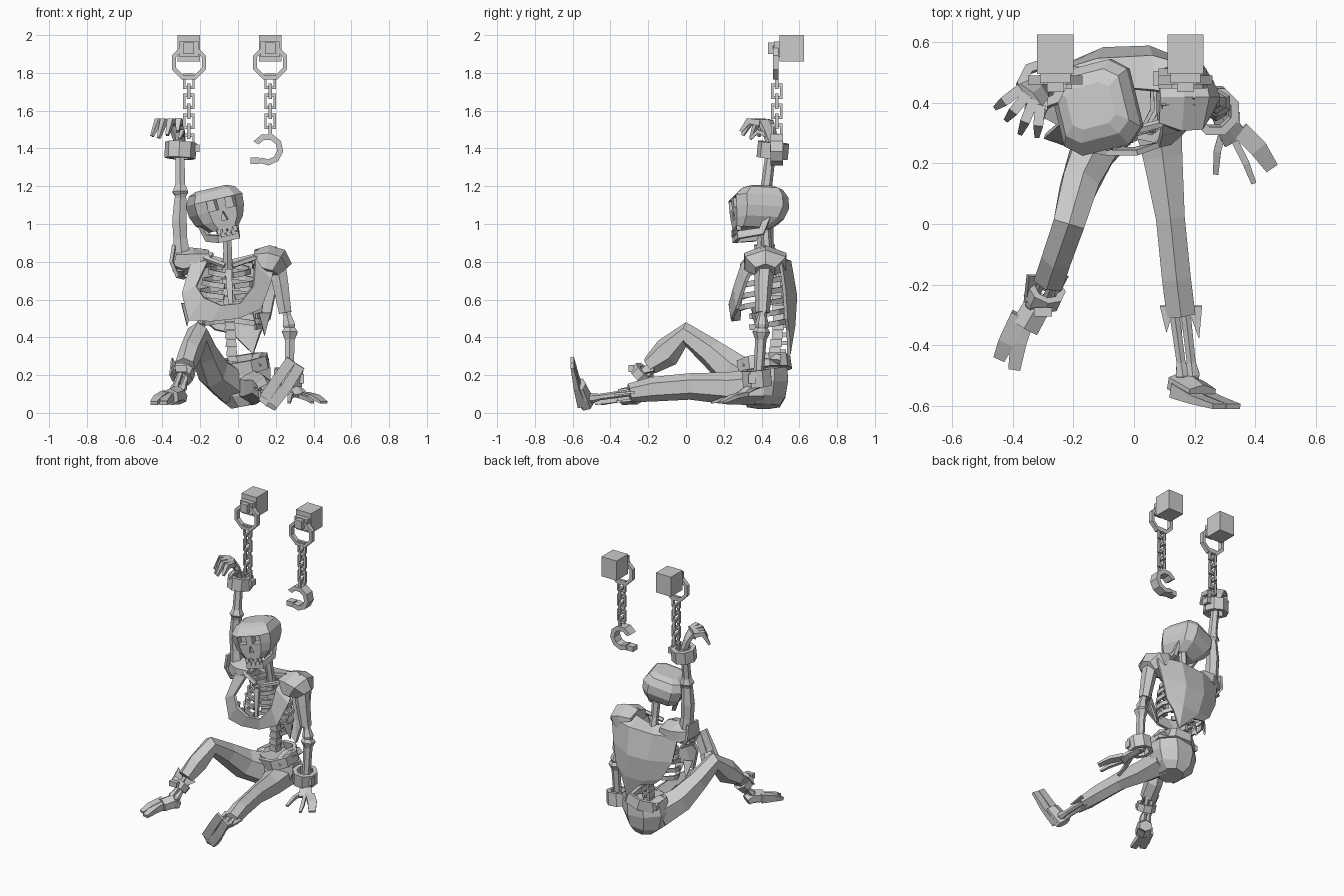
import bpy, bmesh
from math import sin, cos, pi, radians
from mathutils import Vector, Matrix

def make(name, verts, faces, mat=None, solid=0):
    me = bpy.data.meshes.new(name)
    me.from_pydata([tuple(v) for v in verts], [], faces)
    bm = bmesh.new()
    bm.from_mesh(me)
    bmesh.ops.recalc_face_normals(bm, faces=bm.faces)
    bm.to_mesh(me)
    bm.free()
    ob = bpy.data.objects.new(name, me)
    bpy.context.collection.objects.link(ob)
    ob.matrix_world = mat or Matrix()
    if solid:
        m = ob.modifiers.new("thickness", 'SOLIDIFY')
        m.thickness, m.offset = solid, 0
    return ob

def skin(name, rings, caps=True, mat=None, solid=0):  # joins equal closed rings
    n = len(rings[0])
    faces = [(i * n + j, i * n + (j + 1) % n, (i + 1) * n + (j + 1) % n, (i + 1) * n + j)
             for i in range(len(rings) - 1) for j in range(n)]
    if caps:
        faces += [tuple(range(n)), tuple(range((len(rings) - 1) * n, len(rings) * n))]
    return make(name, [p for r in rings for p in r], faces, mat, solid)

def tube(name, pts, n=6, up=(0, 0, 1), caps=True, mat=None, solid=0):  # points: x, y, z, radius[, radius 2]
    P, rings = [Vector(p[:3]) for p in pts], []
    for i, p in enumerate(pts):
        t = (P[min(i + 1, len(P) - 1)] - P[max(i - 1, 0)]).normalized()
        u = Vector((0, 1, 0)) if abs(t.dot(Vector(up))) > 0.95 else Vector(up)
        s = t.cross(u).normalized()
        w = s.cross(t)
        rings.append([P[i] + s * p[3] * cos(2 * pi * (k + .5) / n) + w * p[-1] * sin(2 * pi * (k + .5) / n)
                      for k in range(n)])
    return skin(name, rings, caps, mat, solid)

def bone(name, a, b, r):  # shaft with knobbed ends
    A, B = Vector(a), Vector(b)
    prof = ((0, 1.1), (.07, 1.6), (.2, 1), (.8, .9), (.93, 1.4), (1, 1))
    tube(name, [(*A.lerp(B, f), r * k) for f, k in prof])

def band(name, mat, r0, r1, h, n=8, arc=360, start=22.5, sx=1):  # rectangular-section ring
    rings = []
    for i in range(n + 1):
        a = radians(start + arc * i / n)
        rings.append([Vector((r * cos(a) * sx, r * sin(a), z))
                      for r, z in ((r0, -h / 2), (r1, -h / 2), (r1, h / 2), (r0, h / 2))])
    return skin(name, rings, arc != 360, mat)

def sheet(name, rows, t=.018):
    m = len(rows[0])
    return make(name, [p for r in rows for p in r],
                [(i * m + j, i * m + j + 1, (i + 1) * m + j + 1, (i + 1) * m + j)
                 for i in range(len(rows) - 1) for j in range(m - 1)], None, t)

def box(name, c, s, mat=None, taper=1):
    x, y, z = (v / 2 for v in s)
    return skin(name, [[Vector(c) + Vector((i * x * k, j * y, h)) for i, j in ((-1, -1), (1, -1), (1, 1), (-1, 1))]
                       for h, k in ((-z, 1), (z, taper))], True, mat)

def at(c, axis=(0, 0, 1)):
    return Matrix.Translation(c) @ Vector(axis).to_track_quat('Z', 'Y').to_matrix().to_4x4()

# Wall anchors, rings and chains
for side, x, links in (("left", -.26, 7), ("right", .17, 6)):
    box(side + "_wall_block", (x, .56, 1.93), (.12, .13, .14))
    box(side + "_bracket", (x, .485, 1.925), (.1, .04, .08))
    box(side + "_ring_lug", (x, .46, 1.93), (.055, .05, .06))
    band(side + "_wall_ring", at((x, .475, 1.855), (0, 1, 0)), .074, .097, .03)
    for i in range(links):  # square-cornered links, each turned a quarter
        m = Matrix.Translation((x, .48, 1.755 - i * .053))
        m = m @ Matrix.Rotation(pi / 2 * (i % 2), 4, 'Z') @ Matrix.Rotation(pi / 2, 4, 'X')
        band(side + "_chain_link", m, .034, .058, .018, 4, start=45, sx=.75)
# Shackles
band("open_shackle", at((.155, .48, 1.395), (0, -1, 0)), .053, .085, .065, 7, 275, -125)
box("open_shackle_lug", (.09, .48, 1.335), (.05, .05, .035))
band("raised_wrist_shackle", at((-.305, .46, 1.39), (.05, .1, 1)), .052, .083, .085)
box("raised_shackle_lug", (-.225, .47, 1.40), (.04, .05, .04))
band("lower_wrist_shackle", at((.265, .375, .185), (.1, -.1, 1)), .055, .083, .09)
box("lower_shackle_lug", (.335, .35, .18), (.03, .04, .05))
band("ankle_shackle", at((-.295, -.23, .205), (.3, .65, .7)), .04, .065, .05)
box("ankle_shackle_lug", (-.30, -.29, .235), (.06, .03, .035))

# Skull, modelled upright then tilted and turned
H = Matrix.Translation((-.115, .39, 1.07)) @ Matrix.Rotation(radians(-13), 4, 'Y') @ Matrix.Rotation(radians(14), 4, 'Z')
rings = []
for z, w, f, b in ((-.105, .07, -.135, .04), (-.055, .112, -.14, .115), (0, .13, -.145, .14),
                   (.06, .134, -.15, .138), (.105, .11, -.11, .11), (.122, .075, -.07, .07)):
    c, d = w * .6, (b - f) * .16
    rings.append([(c, f, z), (w, f + d, z), (w, b - d, z), (c, b, z), (-c, b, z), (-w, b - d, z), (-w, f + d, z), (-c, f, z)])
skull = skin("skull", rings, True, H)
for c, s, k in (((-.05, -.14, .03), (.058, .1, .055), .9), ((.05, -.14, .03), (.058, .1, .055), .9),
                ((0, -.15, -.035), (.036, .07, .045), .2)):
    cut = box("socket_cutter", c, s, H, k)
    cut.hide_render = cut.hide_viewport = True
    m = skull.modifiers.new("socket", 'BOOLEAN')
    m.operation, m.solver, m.object = 'DIFFERENCE', 'EXACT', cut
tube("jaw", [(-.095, .02, -.05, .016, .024), (-.08, -.01, -.13, .018, .028), (-.05, -.125, -.15, .018, .028),
             (.05, -.125, -.15, .018, .028), (.08, -.01, -.13, .018, .028), (.095, .02, -.05, .016, .024)], 4, mat=H)
for i in range(4):
    box("upper_tooth", ((i - 1.5) * .03, -.128, -.112), (.021, .022, .026), H)
for i in (-1, 0, 1):
    box("lower_tooth", (i * .03, -.133, -.13), (.02, .02, .026), H)

# Spine and rib cage
tube("neck", [(-.06, .42, .97, .028), (-.055, .43, .86, .026), (-.055, .46, .72, .032)], 6)
for i in range(11):
    x, y, z = -.03 - i * .003, .46 + .03 * sin(pi * i / 10), .28 + i * .045
    box("vertebra", (x, y, z), (.06, .06, .04), taper=.8)
    box("vertebra_spine", (x, y + .04, z), (.02, .04, .02))
for i, w in enumerate((.11, .145, .165, .175, .175, .165)):
    z, end = .78 - i * .058, 80 if i < 4 else 35
    for s in (-1, 1):
        arc = [-85 + (end + 85) * k / 5 for k in range(6)]
        tube("rib", [(-.045 + s * w * cos(radians(a)), .41 - .125 * sin(radians(a)), z - .05 * (a + 85) / 160, .009, .02)
                     for a in arc], 4)
tube("breastbone", [(-.05, .29, .76, .025, .012), (-.045, .275, .66, .022, .012), (-.04, .27, .57, .014)], 4)
for s in (-1, 1):
    tube("collarbone", [(-.05 + s * .02, .30, .78, .016), (-.045 + s * .13, .33, .82, .015), (-.045 + s * .22, .41, .83, .018)], 5)

# Shirt: front drape, back panel, shoulder caps and rags
sheet("shirt_front_drape", [
    [(-.20, .42, .865), (-.13, .38, .84)], [(-.25, .33, .79), (-.16, .32, .80)], [(-.295, .29, .63), (-.22, .28, .67)],
    [(-.26, .28, .49), (-.18, .25, .61)], [(-.14, .25, .485), (-.09, .235, .57)], [(0, .245, .50), (.01, .235, .58)],
    [(.12, .27, .55), (.08, .26, .67)], [(.175, .32, .70), (.09, .30, .79)], [(.20, .40, .865), (.09, .40, .86)]])
sheet("shirt_back", [
    [(-.22, .41, .85), (-.05, .45, .80), (.07, .44, .83), (.20, .41, .875)],
    [(-.28, .49, .79), (-.12, .54, .79), (.06, .55, .80), (.23, .50, .80)],
    [(-.25, .51, .62), (-.10, .575, .62), (.05, .58, .62), (.20, .52, .65)],
    [(-.18, .53, .49), (-.06, .565, .46), (.07, .57, .46), (.17, .53, .50)],
    [(-.12, .54, .44), (-.03, .55, .42), (.08, .545, .31), (.12, .54, .43)]])
for x, z in ((-.27, .46), (-.2, .43), (.1, .44), (.14, .41)):
    make("shirt_tatter", [(x - .03, .35, z + .12), (x + .03, .37, z + .12), (x, .39, z)], [(0, 1, 2)], None, .012)
tube("left_shoulder_cap", [(-.15, .42, .82, .11, .045), (-.23, .42, .81, .12, .065), (-.29, .42, .80, .085, .075),
                           (-.335, .42, .81, .05, .06)], 6)
tube("right_shoulder_cap", [(.08, .42, .815, .10, .05), (.15, .42, .805, .13, .085), (.205, .42, .79, .125, .085),
                            (.24, .42, .75, .06, .06)], 6)
sheet("left_sleeve_rag", [[(-.34, .36, .89), (-.34, .47, .89)], [(-.355, .36, .80), (-.34, .48, .79)],
                          [(-.32, .38, .72), (-.28, .46, .71)]])

# Raised arm and hand
tube("raised_sleeve", [(-.29, .42, .75, .06), (-.305, .42, .92, .042), (-.31, .42, 1.02, .044), (-.305, .42, 1.14, .036)], 6)
bone("raised_upper_arm", (-.29, .42, .80), (-.305, .42, 1.18), .026)
bone("raised_forearm", (-.305, .42, 1.15), (-.308, .455, 1.43), .03)
tube("raised_palm", [(-.307, .455, 1.42, .03, .025), (-.32, .44, 1.49, .05, .024), (-.345, .42, 1.545, .06, .02)], 6, (.7, .7, 0))
for i, tip in enumerate(((-.455, .385, 1.465), (-.42, .345, 1.455), (-.375, .30, 1.47), (-.32, .29, 1.49))):
    b = Vector((-.375 + i * .022, .445 - i * .018, 1.535))
    k = b.lerp(Vector(tip), .6)
    tube("raised_finger", [(*b, .024), (k.x, k.y, 1.545, .023), (*tip, .011)], 4)
tube("raised_thumb", [(-.30, .43, 1.47, .018), (-.295, .38, 1.49, .015), (-.31, .34, 1.45, .008)], 4)

# Lowered arm and hand
tube("lower_sleeve", [(.20, .42, .82, .055), (.225, .41, .68, .048), (.25, .405, .53, .038)], 6)
bone("lower_upper_arm", (.205, .42, .80), (.275, .40, .44), .027)
bone("lower_forearm", (.275, .40, .45), (.27, .38, .14), .03)
tube("lower_palm", [(.275, .38, .15, .03, .022), (.31, .32, .12, .045, .02), (.335, .28, .09, .05, .016)], 6)
for b, m, t, w in (((.35, .31, .1), (.41, .25, .085), (.455, .185, .055), .042),
                   ((.33, .28, .09), (.37, .20, .075), (.395, .135, .055), .016),
                   ((.30, .33, .11), (.275, .24, .085), (.27, .165, .055), .017)):
    tube("lower_finger", [(*b, w, .017), (*m, w, .015), (*t, w * .75, .009)], 4)

# Pelvis and trouser seat
tube("trouser_seat", [(.03, .41, .04, .07, .09), (.02, .41, .09, .13, .12), (.02, .415, .18, .16, .13),
                      (.03, .42, .255, .15, .12)], 8, (0, 1, 0), solid=.012)
band("waistband", at((.03, .415, .255), (-.2, -.15, 1)), .11, .135, .07, sx=1.12)
for x, z in ((-.075, .25), (.115, .28)):
    tube("hip_bone", [(x, .50, z, .05, .03), (x, .40, z + .01, .045, .035), (x * .8, .31, z - .03, .03)], 5)

# Trouser legs
tube("bent_trouser_leg", [(-.04, .38, .15, .11), (-.13, .25, .22, .085, .10), (-.18, .13, .32, .07, .075),
                          (-.215, 0, .415, .06, .065), (-.25, -.10, .32, .057, .08), (-.28, -.19, .25, .057, .05)], 6)
tube("straight_trouser_leg", [(.07, .40, .14, .10), (.095, .22, .13, .075, .085), (.12, .02, .14, .055, .07),
                              (.14, -.18, .125, .055, .065), (.155, -.30, .105, .055, .05)], 6)
for x, z, y in ((.11, .13, -.36), (.20, .11, -.38), (.15, .07, -.37)):
    make("trouser_tatter", [(x - .025, -.27, z), (x + .025, -.27, z), (x * 1.2 - .025, y, z - .01)], [(0, 1, 2)], None, .012)
for x in (-.33, -.24):
    make("bent_leg_tatter", [(x - .02, -.17, .29), (x + .02, -.17, .22), (x - .03, -.26, .20)], [(0, 1, 2)], None, .012)

# Shins and feet
for d in (-.02, .02):
    bone("bent_shin", (-.25 + d, -.1, .31), (-.32 + d, -.275, .115), .018)
    bone("straight_shin", (.14 + d, -.2, .12), (.18 + d * .8, -.52, .075), .019)
tube("bent_heel", [(-.305, -.245, .075, .045, .035), (-.325, -.28, .095, .052, .05), (-.36, -.34, .085, .055, .045)], 6)
for x, y in ((-.445, -.445), (-.395, -.48)):
    tube("bent_toes", [(x * .5 - .155, -.30, .09, .04, .04), (x * .8 - .065, -.39, .072, .038, .028), (x, y, .052, .028, .014)], 4)
tube("straight_heel", [(.155, -.525, .045, .06, .04), (.185, -.54, .09, .065, .04), (.225, -.56, .15, .06, .03)], 6, (0, 1, 0))
for d in (-1, 1):
    tube("straight_toes", [(.165 + d * .022, -.55, .065 - d * .018, .04, .034), (.235 + d * .025, -.58, .16 - d * .02, .04, .02),
                           (.305 + d * .023, -.602, .265 - d * .016, .038, .012)], 4, (0, 1, 0))
